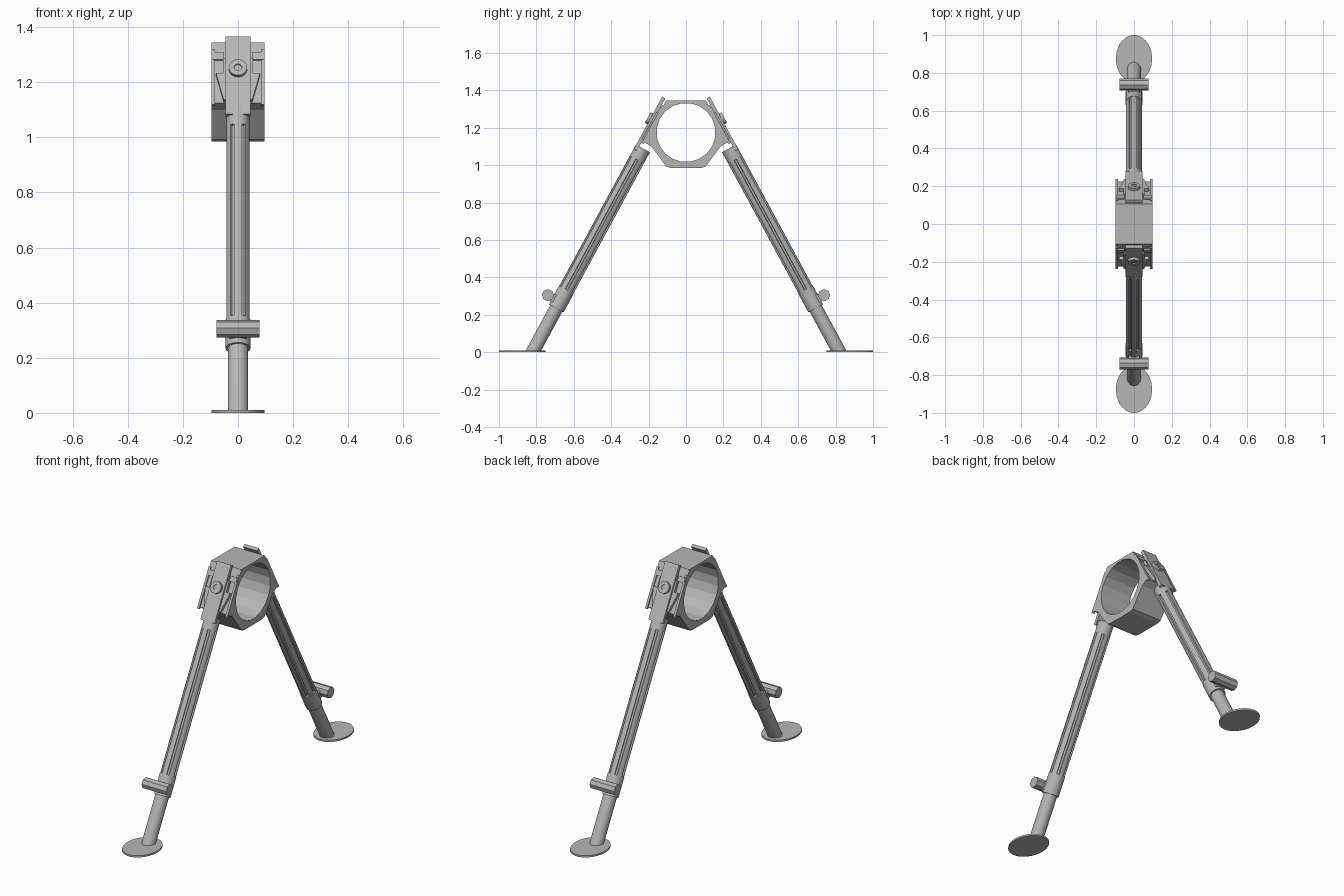
import bpy, bmesh
from math import sin, cos, pi, radians, sqrt
from mathutils import Matrix, Vector

if "Cube" in bpy.data.objects:
    bpy.data.objects.remove(bpy.data.objects["Cube"])

grey = bpy.data.materials.new("satin grey metal")
grey.use_nodes = True
grey.diffuse_color = (0.47, 0.47, 0.47, 1)
grey.node_tree.nodes["Principled BSDF"].inputs["Base Color"].default_value = (0.47, 0.47, 0.47, 1)


def finish(name, bm, matrix=Matrix(), smooth=False):
    bmesh.ops.recalc_face_normals(bm, faces=bm.faces)
    mesh = bpy.data.meshes.new(name)
    bm.to_mesh(mesh)
    bm.free()
    mesh.transform(matrix)
    mesh.materials.append(grey)
    obj = bpy.data.objects.new(name, mesh)
    bpy.context.collection.objects.link(obj)
    if smooth:
        bpy.ops.object.select_all(action='DESELECT')
        obj.select_set(True)
        bpy.context.view_layer.objects.active = obj
        bpy.ops.object.shade_smooth_by_angle(angle=radians(31))
    return obj


def circle(r, n, ry=None, cy=0):
    return [(r * cos(2 * pi * (i + .5) / n), cy + (ry or r) * sin(2 * pi * (i + .5) / n)) for i in range(n)]


def prism(loops, lo, hi, axis):
    """Extrude an outline, with optional hole loops, along the given axis."""
    bm = bmesh.new()
    place = {'x': lambda a, b: (lo, a, b), 'y': lambda a, b: (a, lo, b), 'z': lambda a, b: (a, b, lo)}[axis]
    edges = []
    for loop in loops:
        vs = [bm.verts.new(place(*p)) for p in loop]
        edges += [bm.edges.new((vs[i - 1], vs[i])) for i in range(len(vs))]
    if len(loops) == 1:
        bm.faces.new(vs)
    else:
        bmesh.ops.triangle_fill(bm, edges=edges, use_beauty=True)
    grown = bmesh.ops.extrude_face_region(bm, geom=bm.faces[:])
    step = Vector([hi - lo if axis == c else 0 for c in 'xyz'])
    moved = [g for g in grown['geom'] if isinstance(g, bmesh.types.BMVert)]
    bmesh.ops.translate(bm, verts=moved, vec=step)
    return bm


def box(x0, x1, y0, y1, z0, z1):
    return prism([[(x0, y0), (x1, y0), (x1, y1), (x0, y1)]], z0, z1, 'z')


# Collar: faceted outline with a round bore
half = [(.08, .985), (.105, .992), (.17, 1.08), (.185, 1.1), (.225, 1.125), (.107, 1.345)]
outline = half + [(-y, z) for y, z in reversed(half)]
finish("collar", prism([outline, circle(.158, 20, cy=1.175)], -.097, .097, 'x'))

# Leg frame: local z runs up the leg, local y points outward
axis, out = Vector((0, .476, .879)).normalized(), Vector((0, -.879, .476)).normalized()
frame = Matrix.Translation((0, -.815, .01)) @ Matrix(((-1, 0, 0), out, axis)).transposed().to_4x4()

# Six grooves around the tube
flutes = []
for k in range(6):
    mid = k * pi / 3
    for a, r in ((-20, .043), (-7, .043), (7, .043), (20, .043), (22, .034), (38, .034)):
        t = mid + pi / 2 + radians(a)
        flutes.append((r * cos(t), r * sin(t)))

for side, turn in (("front", 0), ("back", pi)):
    spin = Matrix.Rotation(turn, 4, 'Z')
    m = spin @ frame

    # Foot and lower leg, trimmed level with the ground pad
    finish(side + "_foot_pad", prism([circle(.096, 32, .125, -.875)], 0, .01, 'z'), spin)
    lower = prism([circle(.037, 24)], 0, .3, 'z')
    for v in lower.verts:
        if v.co.z < .01:
            v.co.z = -v.co.y * .476 / .879
    finish(side + "_lower_leg", lower, m, True)

    # Upper tube with plain ends and fluted middle
    finish(side + "_leg_sleeve", prism([circle(.045, 24)], .255, .37, 'z'), m, True)
    finish(side + "_fluted_tube", prism([flutes], .36, 1.17, 'z'), m, True)
    finish(side + "_leg_head", prism([circle(.043, 24)], 1.16, 1.228, 'z'), m, True)

    # Locking bar across the sleeve
    bar = [(.073 + y, .296 + z) for y, z in circle(.032, 8)]
    finish(side + "_lock_bar", prism([bar], -.078, .078, 'x'), m)
    finish(side + "_lock_neck", box(-.03, .03, .03, .06, .275, .317), m)

    # Hinge plate and pivot boss
    finish(side + "_hinge_plate", box(-.045, .045, .022, .041, 1.2, 1.52), m)
    finish(side + "_hinge_spacer", box(-.04, .04, .008, .024, 1.27, 1.47), m)
    boss = [circle(.033, 20, cy=1.385), circle(.014, 20, cy=1.385)]
    finish(side + "_pivot_boss", prism(boss, .04, .056, 'y'), m)
    finish(side + "_pivot_pin", prism([circle(.015, 16, cy=1.385)], .04, .05, 'y'), m)

    # Bracket cheeks either side of the plate
    for s, label in ((1, "a"), (-1, "b")):
        cheek = [(s * .044, 1.265), (s * .052, 1.265), (s * .08, 1.375), (s * .055, 1.375),
                 (s * .055, 1.435), (s * .044, 1.435)]
        finish(side + "_cheek_" + label, prism([cheek], .008, .03, 'y'), m)
        x0, x1 = sorted((s * .05, s * .092))
        finish(side + "_upper_rail_" + label, box(x0, x1, .008, .024, 1.435, 1.465), m)
        x0, x1 = sorted((s * .084, s * .097))
        finish(side + "_edge_rail_" + label, box(x0, x1, .008, .02, 1.25, 1.48), m)
